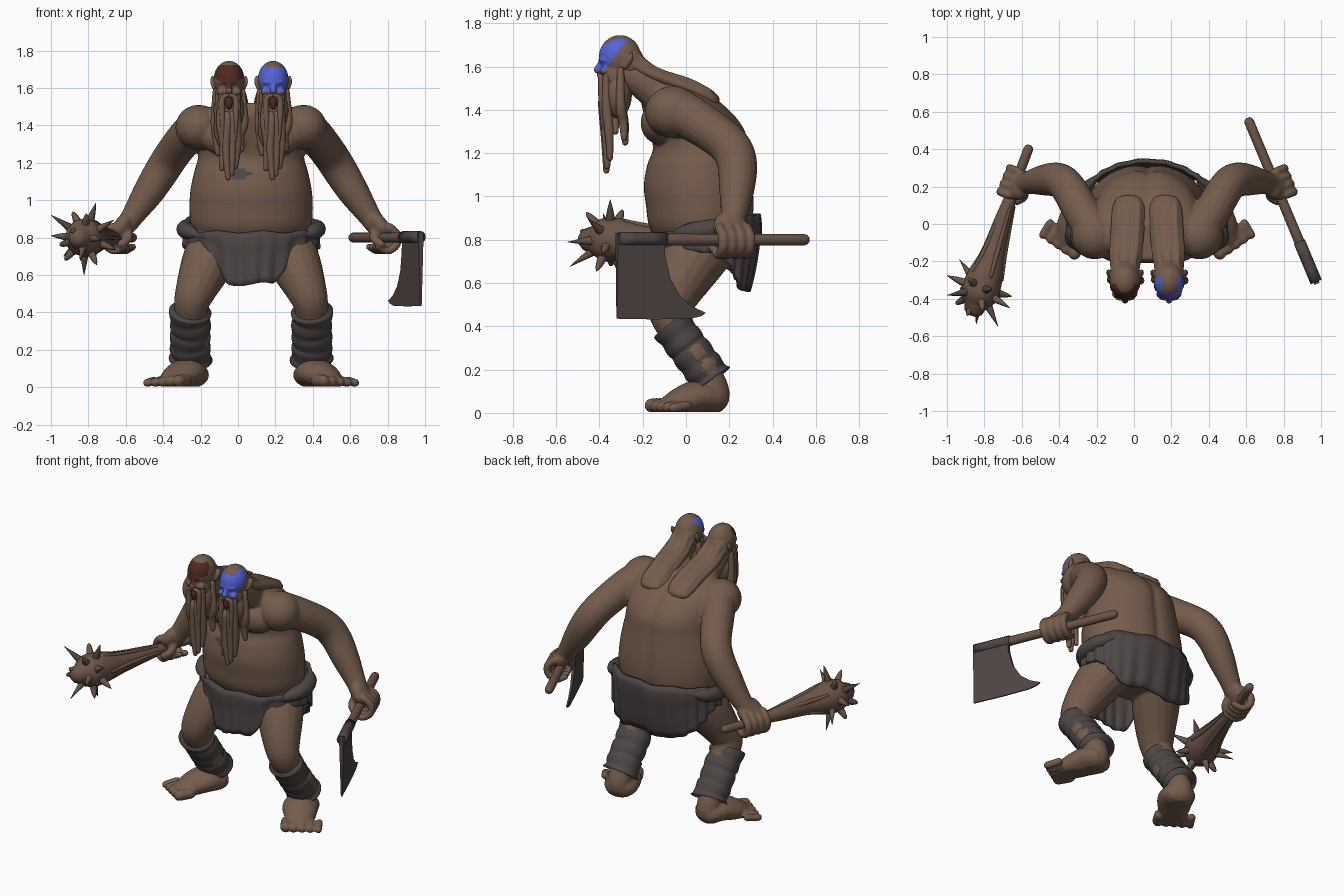
import bpy, bmesh, math
from mathutils import Vector, Matrix

if "Cube" in bpy.data.objects:
    bpy.data.objects.remove(bpy.data.objects["Cube"])

CX = 0.07  # body symmetry plane


def material(name, col):
    m = bpy.data.materials.new(name)
    m.diffuse_color = (*col, 1)
    m.use_nodes = True
    m.node_tree.nodes["Principled BSDF"].inputs["Base Color"].default_value = m.diffuse_color
    return m


SKIN = material("brown skin", (0.175, 0.107, 0.073))
CLOTH = material("grey cloth", (0.075, 0.061, 0.060))
BLUE = material("blue paint", (0.085, 0.125, 0.68))
RED = material("dark red paint", (0.085, 0.022, 0.016))
WOOD = material("brown wood", (0.15, 0.09, 0.065))
METAL = material("dark metal", (0.078, 0.060, 0.058))
RUST = material("rusty tips", (0.13, 0.055, 0.038))


def make(name, bm, mat, smooth=True):
    bmesh.ops.recalc_face_normals(bm, faces=bm.faces)
    for f in bm.faces:
        f.smooth = smooth
    me = bpy.data.meshes.new(name)
    bm.to_mesh(me)
    bm.free()
    me.materials.append(mat)
    ob = bpy.data.objects.new(name, me)
    bpy.context.collection.objects.link(ob)
    return ob


def loft(name, rings, mat):
    bm = bmesh.new()
    rows = [[bm.verts.new(p) for p in r] for r in rings]
    n = len(rows[0])
    for a, b in zip(rows, rows[1:]):
        for i in range(n):
            bm.faces.new((a[i], a[(i + 1) % n], b[(i + 1) % n], b[i]))
    bm.faces.new(rows[0])
    bm.faces.new(rows[-1])
    return make(name, bm, mat)


def spline(pts, sub):
    p = [Vector(q) for q in pts]
    p = [2 * p[0] - p[1]] + p + [2 * p[-1] - p[-2]]
    out = []
    for i in range(1, len(p) - 2):
        a, b, c, d = p[i - 1:i + 3]
        for k in range(sub):
            t = k / sub
            out.append(0.5 * (2 * b + (c - a) * t + (2 * a - 5 * b + 4 * c - d) * t * t
                              + (3 * b - a - 3 * c + d) * t ** 3))
    return out + [p[-2]]


def tube(name, pts, mat, n=14, sx=1.0, ref=(1, 0, 0), sub=5, cap=True):
    """Round-ended tube through points (x, y, z, radius)."""
    s = spline(pts, sub)
    t0, t1 = (s[1] - s[0]).xyz.normalized(), (s[-1] - s[-2]).xyz.normalized()
    if cap:
        def end(p, t, o, k):
            return Vector((*(p.xyz + t * p.w * o), p.w * k))
        a, z = s[0], s[-1]
        s = [end(a, -t0, .9, .4), end(a, -t0, .55, .82)] + s + [end(z, t1, .55, .82), end(z, t1, .9, .4)]
    rings = []
    for i, p in enumerate(s):
        t = (s[min(i + 1, len(s) - 1)] - s[max(i - 1, 0)]).xyz.normalized()
        u = Vector(ref) - t * t.dot(Vector(ref))
        u.normalize()
        v = t.cross(u)
        r = max(p.w, 0.001)
        rings.append([p.xyz + u * (r * sx * math.cos(j * math.tau / n)) + v * (r * math.sin(j * math.tau / n))
                      for j in range(n)])
    return loft(name, rings, mat)


def ball(name, c, size, mat):
    bm = bmesh.new()
    bmesh.ops.create_uvsphere(bm, u_segments=20, v_segments=12, radius=1,
                              matrix=Matrix.Translation(c) @ Matrix.Diagonal((*size, 1)))
    return make(name, bm, mat)


def join(name, obs):
    bpy.ops.object.select_all(action='DESELECT')
    for o in obs:
        o.select_set(True)
    bpy.context.view_layer.objects.active = obs[0]
    bpy.ops.object.join()
    obs[0].name = name
    return obs[0]


def fuse(name, obs, voxel, mats, rule, steps=4):
    """Melt overlapping parts into one smooth skin, then colour faces by rule."""
    ob = join(name, obs)
    m = ob.modifiers.new("melt", 'REMESH')
    m.mode, m.voxel_size = 'VOXEL', voxel
    m = ob.modifiers.new("soften", 'SMOOTH')
    m.factor, m.iterations = 0.5, steps
    me = bpy.data.meshes.new_from_object(ob.evaluated_get(bpy.context.evaluated_depsgraph_get()))
    ob.modifiers.clear()
    ob.data = me
    me.materials.clear()
    for mt in mats:
        me.materials.append(mt)
    for v in me.vertices:
        v.co.z = max(v.co.z, 0.004)
    for f in me.polygons:
        f.use_smooth = True
        f.material_index = rule(f.center)
    return ob


# ---- body: torso, arms, hands, legs, feet
prof = [(.68, .11, .17, .14), (.78, .09, .27, .21), (.86, .07, .32, .24), (.95, .068, .33, .252),
        (1.05, .06, .325, .255), (1.15, .062, .305, .24), (1.22, .07, .285, .222), (1.3, .055, .28, .225),
        (1.38, .015, .285, .21), (1.46, -.04, .27, .17), (1.52, -.09, .18, .1)]
rings = []
for z, y, rx, ry in spline(prof, 3):
    ring = []
    for k in range(48):
        a = k * math.tau / 48
        groove = .018 * math.exp(-(math.cos(a) / .12) ** 2) if math.sin(a) > 0 else 0  # spine
        ring.append((CX + rx * math.cos(a), y + (ry - groove) * math.sin(a), z))
    rings.append(ring)
parts = [loft("torso", rings, SKIN)]
for s in (-1, 1):
    def P(x, y, z, *r):
        return (CX + s * x, y, z, *r)
    parts += [
        ball("chest", P(.13, -.12, 1.34), (.15, .09, .10), SKIN),
        ball("shoulder", P(.28, -.06, 1.39), (.125, .13, .12), SKIN),
        tube("neck", [P(.10, -.06, 1.43, .10), P(.12, -.2, 1.53, .08), P(.12, -.28, 1.58, .07)], SKIN),
        tube("arm", [P(.27, -.05, 1.4, .11), P(.345, .06, 1.34, .1), P(.42, .19, 1.245, .095),
                     P(.475, .235, 1.16, .093), P(.55, .235, 1.04, .083), P(.63, .222, .92, .062),
                     P(.665, .21, .87, .056)], SKIN, 18),
        tube("leg", [P(.17, .09, .78, .15), P(.23, .01, .67, .142), P(.295, -.065, .52, .11), P(.32, -.065, .43, .092),
                     P(.325, .03, .28, .075), P(.325, .11, .14, .075), P(.325, .13, .08, .075)], SKIN, 18),
        tube("foot", [P(.318, .125, .065, .07), P(.35, .05, .075, .075), P(.395, -.02, .055, .065),
                      P(.43, -.085, .032, .045)], SKIN, 18, 1.45, (.85, .52 * s, 0)),
    ]
    # toes, big one inside
    for i in range(5):
        x, y, r = .375 + .042 * i, -.135 + .025 * i, .034 - .0028 * i
        parts.append(tube("toe", [P(x - .025, y + .04, .035, r), P(x + .014, y - .024, r, r)], SKIN, 12, 1, (0, 0, 1)))
    # hand gripping along the weapon axis
    ax, e, g = Vector((s * .37, -.93, 0)), Vector((s * .93, .37, 0)), Vector(P(.695, .205, .795))
    parts.append(tube("palm", [P(.665, .21, .88, .05), P(.69, .205, .84, .052), P(.70, .203, .81, .04)],
                      SKIN, 14, 1.6, ax))
    for k in range(4):
        o = g + ax * (.045 * k - .072)
        pth = [(.025, .06, .024), (.066, .02, .024), (.062, -.035, .023), (.012, -.066, .021), (-.04, -.045, .019)]
        parts.append(tube("finger", [(*(o + e * a + Vector((0, 0, b))), r) for a, b, r in pth], SKIN, 10, 1, ax))
    parts.append(tube("thumb", [(*(g + e * -.03 + Vector((0, 0, .06))), .028), (*(g + e * -.055 + ax * .04), .025),
                                (*(g + e * -.03 + ax * .08 + Vector((0, 0, -.03))), .021)], SKIN, 10))
fuse("body", parts, .0085, [SKIN, CLOTH],
     lambda c: int(abs(c.x - .01) < .05 + .02 * math.sin(c.z * 150) and abs(c.z - 1.14) < .03 and c.y < -.05), 3)

# ---- leg wraps
patches = [Vector((-.15, .01, .24)), Vector((.51, .06, .29)), Vector((.50, .11, .22))]
for s in (-1, 1):
    pts = []
    for i in range(13):
        t = i / 12
        r = .093 + .0035 * math.sin(i * 2.2) + (.006 if i in (0, 12) else 0)
        pts.append((CX + s * (.325 + .003 * math.sin(i)), -.068 + .19 * t, .405 - .255 * t, r))
    w = tube("leg_wrap", pts, CLOTH, 40, 1.15, sub=3, cap=False)
    w.data.materials.append(SKIN)
    for f in w.data.polygons:
        f.material_index = int(min((f.center - p).length for p in patches) < .04)


# ---- loincloth: pleated skirt, long in front and back, short at the sides
def ease(a, b, x):
    t = min(max((x - a) / (b - a), 0), 1)
    return t * t * (3 - 2 * t)


bm = bmesh.new()
rows, N, R = [], 160, 9
for k in range(R):
    t, row = k / (R - 1), []
    for i in range(N):
        a = i * math.tau / N
        phi = min(a, math.tau - a)  # 0 front, pi back
        top = .83 + .085 * ease(.8, 2.3, phi) + .006 * math.sin(9 * a)
        low = .55 + .2 * ease(.38, .8, phi) - .18 * ease(1.6, 2.6, phi) + .01 * math.sin(7 * a)
        fold = 1 + (.006 + .02 * t) * math.sin(22 * a + 2 * math.sin(3 * a)) + .025 * math.sin(math.pi * min(t * 2.5, 1))
        back = 1 - .2 * t * t * ease(1.9, 2.8, phi)
        row.append(bm.verts.new((CX + .355 * math.sin(a) * fold * (1 - .15 * t * (1 - ease(.4, .8, phi))),
                                 .088 - .25 * math.cos(a) * fold * back, top + (low - top) * t)))
    rows.append(row)
for a, b in zip(rows, rows[1:]):
    for i in range(N):
        bm.faces.new((a[i], a[(i + 1) % N], b[(i + 1) % N], b[i]))
skirt = make("loincloth", bm, CLOTH)
sol = skirt.modifiers.new("thickness", 'SOLIDIFY')
sol.thickness, sol.offset = .022, -.3
# gathered cloth at each hip
for s in (-1, 1):
    tube("hip_roll", [(CX + s * .355 * math.sin(a), .088 - .25 * math.cos(a), z, r) for a, z, r in
                      [(.9, .81, .012), (1.2, .83, .04), (1.57, .845, .045), (1.95, .86, .04), (2.3, .88, .012)]],
         CLOTH, 12, 1, (0, 0, 1))

# ---- two bearded heads
strands = [(-.075, -.285, 1.25), (-.06, -.33, 1.30), (-.04, -.362, 1.17), (-.012, -.372, 1.12),
           (.018, -.368, 1.14), (.046, -.355, 1.18), (.075, -.29, 1.27)]
for s in (-1, 1):
    hx = CX + s * .118
    h = [ball("skull", (hx, -.305, 1.645), (.083, .098, .10), SKIN),
         ball("jaw", (hx, -.32, 1.56), (.072, .075, .09), SKIN),
         ball("brow", (hx, -.375, 1.63), (.06, .03, .016), SKIN),
         tube("nose", [(hx, -.39, 1.625, .011), (hx, -.408, 1.585, .019)], SKIN, 10)]
    for q in (-1, 1):
        h.append(ball("cheek", (hx + q * .042, -.375, 1.58), (.025, .022, .02), SKIN))
        h.append(tube("ear", [(hx + q * .076, -.28, 1.60, .015), (hx + q * .086, -.26, 1.635, .016),
                              (hx + q * .088, -.25, 1.66, .008)], SKIN, 10))
    if s > 0:
        def paint(c, x0=hx):
            crown = c.z > 1.705 and abs(c.x - x0) < .042 and c.y > -.375
            return int(c.z > 1.583 and c.y < -.365 + (c.z - 1.6) * .75 and not crown)
    else:
        def paint(c, x0=hx):
            return int(c.y < -.32 and 1.595 < c.z < 1.722 and abs(c.x - x0) < min(.012 + 1.3 * max(c.z - 1.605, 0), .072))
    fuse("head", h, .006, [SKIN, BLUE if s > 0 else RED], paint, 2)
    ball("mouth", (hx, -.385, 1.52), (.019, .02, .036), RED)
    b = [ball("beard_mass", (hx, -.315, 1.48), (.083, .066, .12), SKIN)]
    for i, (dx, y, z) in enumerate(strands):
        w = .006 * math.sin(i * 2.4)
        z0 = 1.46 if abs(dx) < .03 else 1.58
        b.append(tube("strand", [(hx + dx * .95, y - .012, z0, .017), (hx + dx + w, y - .012, 1.42, .023),
                                 (hx + dx * .9 - w, y, (1.42 + z) / 2, .022), (hx + dx * .8 + w, y + .004, z, .015)],
                      SKIN, 10))
    for q in (-1, 1):
        b.append(tube("moustache", [(hx + q * .008, -.402, 1.562, .01), (hx + q * .036, -.392, 1.54, .015),
                                    (hx + q * .036, -.388, 1.44, .016), (hx + q * .03, -.38, 1.32, .01)], SKIN, 8))
    join("beard", b)
    # long hair lying over the back
    hr = [ball("hair_back", (hx, -.265, 1.62), (.083, .07, .085), SKIN),
          tube("hair", [(hx, -.25, 1.62, .033), (CX + s * .114, -.16, 1.565, .038),
                        (CX + s * .104, -.02, 1.515, .039), (CX + s * .099, .08, 1.472, .038),
                        (CX + s * .099, .125, 1.445, .032)], SKIN, 20, 2.35)]
    for k in (-1, 0, 1):
        hr.append(tube("lock", [(hx + k * .045, -.22, 1.64, .018), (CX + s * .11 + k * .05, -.13, 1.577, .018),
                                (CX + s * .1 + k * .052, .02, 1.528, .017), (CX + s * .1 + k * .052, .11, 1.48, .016)],
                       SKIN, 10))
    fuse("hair", hr, .009, [SKIN], lambda c: 0, 3)

# ---- spiked club
tube("club", [(-.565, .40, .80, .026), (-.64, .2, .797, .028), (-.70, .02, .797, .046), (-.755, -.16, .80, .066),
              (-.795, -.28, .80, .095), (-.83, -.38, .80, .1), (-.85, -.44, .80, .06)], WOOD, 12, 1, (0, 0, 1))
for k in range(5):  # raised ribs on the shaft
    a = k * math.tau / 5
    o = Vector((.94 * math.cos(a), -.33 * math.cos(a), math.sin(a)))
    tube("club_rib", [(*(Vector((-.67, .10, .797)) + o * .03), .008), (*(Vector((-.74, -.12, .80)) + o * .056), .013),
                      (*(Vector((-.79, -.27, .80)) + o * .088), .01)], WOOD, 8)
c, spikes = Vector((-.82, -.35, .80)), []
for i in range(20):
    z = 1 - 2 * (i + .5) / 20
    a = i * 2.39996
    d = Vector((math.cos(a) * math.sqrt(1 - z * z), math.sin(a) * math.sqrt(1 - z * z), z))
    if d.dot(Vector((.33, .94, 0))) > .6:
        continue
    L = min(.195 + .035 * math.sin(i * 5.1), .18 / max(-d.x, .01))
    sp = tube("spike", [(*(c + d * .07), .027), (*(c + d * .145), .014), (*(c + d * L), .001)],
              METAL if i % 4 == 0 else WOOD, 8, 1, d.orthogonal(), 3, False)
    sp.data.materials.append(RUST)
    for f in sp.data.polygons:
        f.material_index = int((f.center - c).length > .165)
    spikes.append(sp)
join("club_spikes", spikes)

# ---- axe
top, d = Vector((.61, .56, .80)), Vector((.386, -.922, 0))
def along(y, z, r):
    return (*(top + d * ((.56 - y) / .922) + Vector((0, 0, z - .80))), r)
tube("axe_handle", [along(.545, .80, .027), along(.2, .80, .027), along(-.1, .80, .028)], WOOD, 14, 1, (0, 0, 1))
tube("axe_socket", [along(-.095, .803, .032), along(-.31, .803, .032)], METAL, 12, 1, (0, 0, 1), 3, False)
blade = [(-.32, .83), (-.11, .82), (-.10, .72), (-.075, .62), (-.03, .54), (.03, .49), (.09, .462), (.07, .447),
         (.02, .435), (-.15, .432), (-.32, .435)]
nrm = Vector((.922, .386, 0))
bm = bmesh.new()
sides = [[bm.verts.new(Vector(along(y, z, 0)[:3]) + nrm * q * (.004 + .03 * max(z - .45, 0))) for y, z in blade]
         for q in (-1, 1)]
bm.faces.new(sides[0])
bm.faces.new(sides[1][::-1])
for i in range(len(blade)):
    j = (i + 1) % len(blade)
    bm.faces.new((sides[0][i], sides[0][j], sides[1][j], sides[1][i]))
make("axe_blade", bm, METAL, False)
